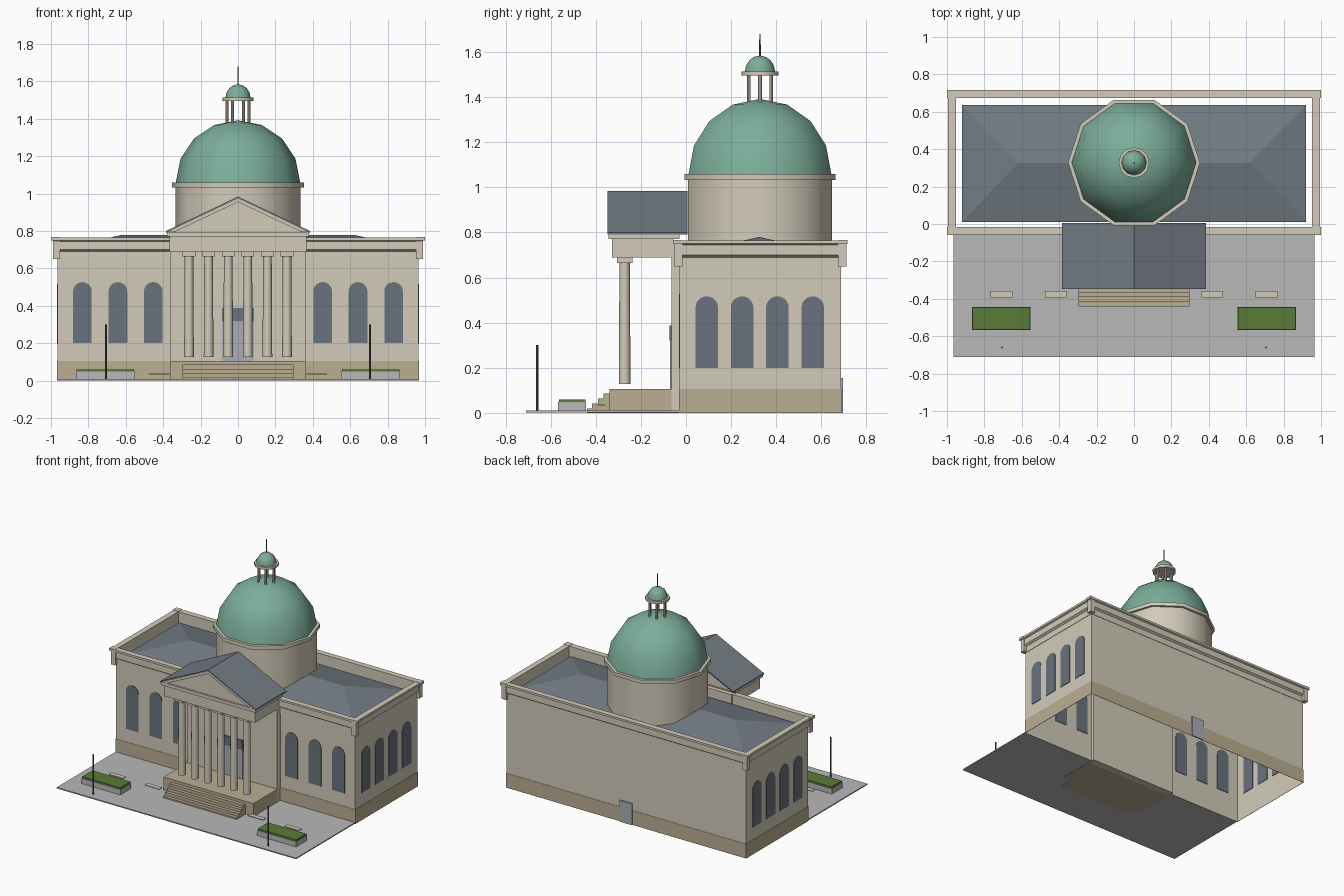
import bpy, math
from math import sin, cos, pi

if "Cube" in bpy.data.objects:
    bpy.data.objects.remove(bpy.data.objects["Cube"])

def mat(name, r, g, b):
    m = bpy.data.materials.new(name)
    m.diffuse_color = (r, g, b, 1)
    m.use_nodes = True
    m.node_tree.nodes["Principled BSDF"].inputs["Base Color"].default_value = m.diffuse_color
    return m

STONE = mat("limestone", .65, .60, .49)
BASE = mat("tan_stone", .50, .42, .29)
SLATE = mat("slate_roof", .17, .20, .23)
GLASS = mat("window_glass", .14, .17, .205)
COPPER = mat("green_copper", .20, .42, .325)
PAVE = mat("paving_grey", .48, .48, .48)
HEDGE = mat("hedge_green", .10, .20, .038)
DOOR = mat("door_grey", .40, .43, .47)
METAL = mat("dark_metal", .10, .107, .115)

BX, Y0, Y1 = .965, -.028, .687      # main block footprint
CY = .328                           # dome centre

def mesh(name, verts, faces, m, smooth=False):
    me = bpy.data.meshes.new(name)
    me.from_pydata(verts, [], faces)
    me.materials.append(m)
    ob = bpy.data.objects.new(name, me)
    bpy.context.collection.objects.link(ob)
    bpy.ops.object.select_all(action='DESELECT')
    ob.select_set(True)
    bpy.context.view_layer.objects.active = ob
    bpy.ops.object.mode_set(mode='EDIT')
    bpy.ops.mesh.select_all(action='SELECT')
    bpy.ops.mesh.normals_make_consistent(inside=False)
    bpy.ops.object.mode_set(mode='OBJECT')
    if smooth:
        bpy.ops.object.shade_smooth_by_angle(angle=math.radians(40))
    return ob

def prism(name, pts, d0, d1, m, axis='y'):
    """Extrude a 2D profile along x or y; profile is (other axis, z)."""
    place = (lambda a, z, d: (a, d, z)) if axis == 'y' else (lambda a, z, d: (d, a, z))
    n = len(pts)
    v = [place(a, z, d) for d in (d0, d1) for a, z in pts]
    f = [tuple(range(n)), tuple(range(2 * n - 1, n - 1, -1))]
    f += [(i, (i + 1) % n, n + (i + 1) % n, n + i) for i in range(n)]
    return mesh(name, v, f, m)

def box(name, x0, x1, y0, y1, z0, z1, m):
    return prism(name, [(x0, z0), (x1, z0), (x1, z1), (x0, z1)], y0, y1, m)

def lathe(name, prof, n, x, y, m):
    """Revolve (radius, z) points, capping both ends."""
    v = [(x + r * cos(2 * pi * i / n), y + r * sin(2 * pi * i / n), z)
         for r, z in prof for i in range(n)]
    f = [(k * n + i, k * n + (i + 1) % n, (k + 1) * n + (i + 1) % n, (k + 1) * n + i)
         for k in range(len(prof) - 1) for i in range(n)]
    f += [tuple(range(n)), tuple(range(len(v) - n, len(v)))]
    return mesh(name, v, f, m, True)

def sweep_rect(name, prof, m, closed=True):
    """Sweep (offset, z) points round the main block with mitred corners."""
    v = []
    for o, z in prof:
        v += [(-BX - o, Y0 - o, z), (BX + o, Y0 - o, z), (BX + o, Y1 + o, z), (-BX - o, Y1 + o, z)]
    n = len(prof)
    f = [(k * 4 + i, k * 4 + (i + 1) % 4, (k + 1) % n * 4 + (i + 1) % 4, (k + 1) % n * 4 + i)
         for k in range(n if closed else n - 1) for i in range(4)]
    return mesh(name, v, f, m)

def arch(c, z0, z1, r):
    pts = [(c - r, z0), (c + r, z0)]
    return pts + [(c + r * cos(pi * i / 10), z1 - r + r * sin(pi * i / 10)) for i in range(11)]

def dome(name, r, z, h, n, rings, m):
    prof = [(r * cos(pi / 2 * i / rings), z + h * sin(pi / 2 * i / rings)) for i in range(rings)]
    return lathe(name, prof + [(.001, z + h)], n, 0, CY, m)

# Main block: open shell, plinth, cornice and parapet
sweep_rect("main_walls", [(0, 0), (0, .70)], STONE, False)
sweep_rect("plinth", [(.001, 0), (.003, 0), (.003, .105), (.001, .105)], BASE)
sweep_rect("cornice", [(-.012, .645), (.003, .645), (.003, .69), (.018, .70), (.018, .745),
                       (.029, .75), (.029, .765), (-.012, .765)], STONE)
for i, sx in enumerate((-1, 1)):
    for j, y in enumerate((Y0, Y1)):
        sy = -1 if j == 0 else 1
        xs = sorted((sx * (BX - .012), sx * (BX + .024)))
        ys = sorted((y - sy * .012, y + sy * .024))
        box(f"parapet_corner_{i}{j}", *xs, *ys, .65, .762, STONE)
        xs = sorted((sx * (BX - .012), sx * (BX + .034)))
        ys = sorted((y - sy * .012, y + sy * .030))
        box(f"corner_cap_{i}{j}", *xs, *ys, .748, .767, STONE)

# Hipped roof
mesh("hipped_roof", [(-.92, .012, .71), (.92, .012, .71), (.92, .635, .71), (-.92, .635, .71),
                     (-.62, .325, .78), (.62, .325, .78)],
     [(0, 1, 5, 4), (2, 3, 4, 5), (1, 2, 5), (3, 0, 4), (0, 3, 2, 1)], SLATE)

# Arched windows
for s in (-1, 1):
    side = "left" if s < 0 else "right"
    for i, x in enumerate((.453, .642, .832)):
        prism(f"front_window_{side}_{i}", arch(s * x, .20, .527, .05), Y0 - .004, Y0 + .004, GLASS)
    for i, y in enumerate((.092, .249, .405, .562)):
        prism(f"side_window_{side}_{i}", arch(y, .198, .517, .05),
              s * BX - .004, s * BX + .004, GLASS, 'x')

# Doors
box("back_door", -.05, .05, Y1, Y1 + .009, 0, .155, DOOR)
box("front_bay", -.362, .362, -.065, Y0 + .02, 0, .765, STONE)
box("front_door", -.085, .085, -.071, -.064, .105, .32, DOOR)
box("front_transom", -.085, .085, -.073, -.064, .32, .388, GLASS)

# Portico: podium, steps, columns
box("podium", -.362, .362, -.34, -.06, 0, .105, BASE)
steps = [(-.33, 0), (-.44, 0), (-.44, .02), (-.416, .02), (-.416, .041), (-.391, .041),
         (-.391, .063), (-.366, .063), (-.366, .085), (-.338, .085), (-.338, .105), (-.33, .105)]
prism("front_steps", steps, -.297, .297, BASE, 'x')
for i in range(6):
    x = -.262 + i * .1048
    lathe(f"column_{i}", [(.026, .127), (.023, .667)], 12, x, -.272, STONE)
    box(f"capital_{i}", x - .034, x + .034, -.306, -.238, .665, .69, STONE)

# Entablature, pediment and gable roof
box("entablature", -.366, .366, -.328, -.055, .69, .775, STONE)
box("portico_cornice", -.38, .38, -.343, -.028, .772, .795, STONE)
prism("pediment", [(-.355, .79), (.355, .79), (0, .958)], -.33, -.01, STONE)
for s in (-1, 1):
    side = "left" if s < 0 else "right"
    prism(f"raking_cornice_{side}", [(s * .383, .797), (0, .977), (0, .955), (s * .335, .797)],
          -.345, -.315, STONE)
    prism(f"portico_roof_{side}", [(s * .385, .800), (0, .984), (0, .974), (s * .385, .790)],
          -.347, .006, SLATE)

# Drum, dome and lantern
lathe("drum", [(.335, .70), (.335, 1.04)], 10, 0, CY, STONE)
lathe("drum_collar", [(.353, 1.033), (.353, 1.06)], 10, 0, CY, STONE)
dome("main_dome", .333, 1.058, .334, 10, 4, COPPER)
for i in range(6):
    a = i * pi / 3
    lathe(f"lantern_post_{i}", [(.008, 1.36), (.008, 1.50)], 8,
          .058 * cos(a), CY + .058 * sin(a), STONE)
lathe("lantern_ring", [(.082, 1.495), (.082, 1.513)], 12, 0, CY, STONE)
dome("lantern_dome", .067, 1.512, .072, 12, 4, COPPER)
lathe("spire", [(.004, 1.57), (.003, 1.68)], 8, 0, CY, METAL)

# Forecourt: paving, planters, benches, lamp posts
box("forecourt_paving", -BX, BX, -.71, Y0, .002, .01, PAVE)
for s in (-1, 1):
    side = "left" if s < 0 else "right"
    x0, x1 = sorted((s * .552, s * .866))
    box(f"planter_{side}", x0, x1, -.567, -.443, .005, .048, PAVE)
    box(f"hedge_{side}", x0 + .003, x1 - .003, -.564, -.446, .046, .06, HEDGE)
    for i, x in enumerate((.419, .708)):
        box(f"bench_{side}_{i}", s * x - .058, s * x + .058, -.393, -.359, .032, .038, STONE)
    lathe(f"lamp_post_{side}", [(.005, .005), (.005, .30)], 8, s * .706, -.66, METAL)
